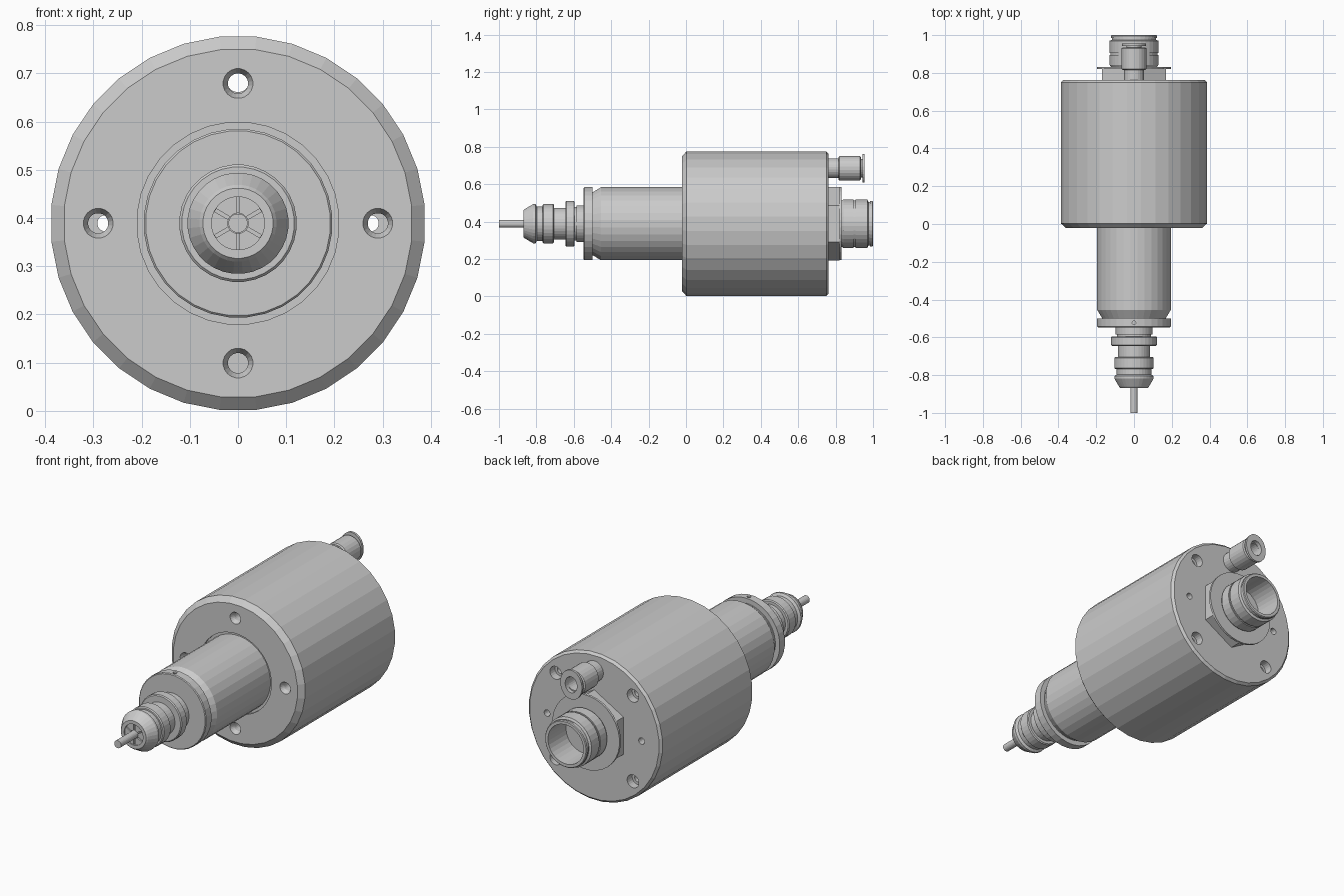
import bpy, bmesh, math
from mathutils import Matrix

if "Cube" in bpy.data.objects:
    bpy.data.objects.remove(bpy.data.objects["Cube"])

ZC = 0.389   # height of the spindle axis


def lathe(name, profile, x=0.0, z=0.0, sides=32, phase=0.5, squash=1.0):
    """Revolve a closed (y, radius) outline about an axis parallel to y."""
    bm = bmesh.new()
    rings = []
    for i in range(sides):
        a = 2 * math.pi * (i + phase) / sides
        rings.append([bm.verts.new((x + squash * r * math.sin(a), y, ZC + z + r * math.cos(a)))
                      for y, r in profile])
    n = len(profile)
    for i in range(sides):
        p, q = rings[i], rings[(i + 1) % sides]
        for j in range(n):
            k = (j + 1) % n
            if profile[j][1] == 0 and profile[k][1] == 0:
                continue
            bm.faces.new((p[j], p[k], q[k], q[j]))
    bmesh.ops.remove_doubles(bm, verts=bm.verts, dist=1e-5)
    bmesh.ops.recalc_face_normals(bm, faces=bm.faces)
    return finish(name, bm)


def finish(name, bm):
    me = bpy.data.meshes.new(name)
    bm.to_mesh(me)
    bm.free()
    ob = bpy.data.objects.new(name, me)
    bpy.context.collection.objects.link(ob)
    return ob


def cut(target, cutter):
    """Subtract the cutter from the target, then discard it."""
    cutter.hide_render = True
    mod = target.modifiers.new("cut", 'BOOLEAN')
    mod.operation, mod.solver, mod.object = 'DIFFERENCE', 'EXACT', cutter
    bpy.context.view_layer.objects.active = target
    bpy.ops.object.modifier_apply(modifier=mod.name)
    bpy.data.objects.remove(cutter)


def solid(points):
    """Close an outer outline onto the axis."""
    return [(points[0][0], 0)] + points + [(points[-1][0], 0)]


# Main housing, chamfered, with a shallow seat around the nose tube
body = lathe("housing", solid([(-0.01, 0.21), (-0.022, 0.21), (-0.022, 0.362), (0.003, 0.389),
                               (0.75, 0.389), (0.762, 0.377)]))

# Front mounting holes (top one runs through to the air fitting)
for x, z in ((0.29, 0), (-0.29, 0), (0, 0.29), (0, -0.29)):
    end = 0.9 if z > 0 else 0.3
    cut(body, lathe("front_hole_cutter", solid([(-0.1, 0.031), (-0.022, 0.031), (0.0, 0.021),
                                                (end, 0.021)]), x, z, 20))

# Rear screw holes and small rear pin holes
for sx in (-1, 1):
    for sz in (-1, 1):
        cut(body, lathe("rear_hole_cutter", solid([(0.8, 0.034), (0.72, 0.034), (0.72, 0.02),
                                                   (0.62, 0.02)]), sx * 0.225, sz * 0.225, 20))
    cut(body, lathe("pin_hole_cutter", solid([(0.8, 0.017), (0.25, 0.017)]), sx * 0.275, 0, 16))

# Nose tube with tapered front shoulder
lathe("nose_tube", solid([(-0.51, 0.17), (-0.497, 0.17), (-0.455, 0.196), (0.0, 0.196)]))

# Front cap ring with a radial pin hole
cap = lathe("front_cap", solid([(-0.547, 0.192), (-0.543, 0.196), (-0.5, 0.196)]))
bm = bmesh.new()
bmesh.ops.create_cone(bm, cap_ends=True, segments=12, radius1=0.01, radius2=0.01, depth=0.1,
                      matrix=Matrix.Translation((0, -0.523, ZC + 0.2)))
cut(cap, finish("pin_cutter", bm))

# Spindle shaft: stepped collars between cap and nut
lathe("spindle_shaft", solid([(-0.70, 0.085), (-0.645, 0.085), (-0.645, 0.117), (-0.64, 0.122),
                              (-0.6, 0.122), (-0.595, 0.117), (-0.595, 0.09), (-0.585, 0.09),
                              (-0.585, 0.098), (-0.54, 0.098)]))

# Collet nut: rounded nose, groove and rear collar, hollow in the middle
lathe("collet_nut", [(-0.868, 0.055), (-0.868, 0.073), (-0.86, 0.08), (-0.817, 0.105),
                     (-0.805, 0.105), (-0.797, 0.092), (-0.767, 0.092), (-0.767, 0.1),
                     (-0.762, 0.105), (-0.71, 0.105), (-0.705, 0.1), (-0.705, 0.085),
                     (-0.69, 0.085), (-0.69, 0.055)])

# Slotted collet
collet = lathe("collet", [(-0.862, 0.021), (-0.862, 0.055), (-0.69, 0.055), (-0.69, 0.021)])
for deg in (90, 30, 150):
    bm = bmesh.new()
    bmesh.ops.create_cube(bm, size=1, matrix=Matrix.Translation((0, -0.84, ZC))
                          @ Matrix.Rotation(math.radians(deg), 4, 'Y')
                          @ Matrix.Diagonal((0.108, 0.16, 0.007, 1)))
    cut(collet, finish("slot_cutter", bm))

# Tool bit
lathe("tool_bit", solid([(-1.0, 0.02), (-0.7, 0.02)]), sides=20)

# Rear hexagonal nut and washer plate
lathe("rear_hex_nut", solid([(0.755, 0.196), (0.82, 0.196)]), sides=6, phase=0)
lathe("rear_washer", solid([(0.82, 0.196), (0.832, 0.196)]))

# Hollow rear cable connector
lathe("rear_connector", [(0.83, 0.122), (0.842, 0.13), (0.895, 0.13), (0.895, 0.124), (0.905, 0.124),
                         (0.905, 0.13), (0.97, 0.13), (0.975, 0.118), (0.985, 0.118),
                         (0.985, 0.122), (0.996, 0.122), (1.0, 0.118), (1.0, 0.103),
                         (0.85, 0.103), (0.85, 0.0), (0.83, 0.0)])

# Air fitting with oval release collar
lathe("air_fitting", [(0.755, 0.053), (0.815, 0.053), (0.815, 0.06), (0.82, 0.066), (0.93, 0.066),
                      (0.935, 0.06), (0.935, 0.036), (0.82, 0.036), (0.82, 0.024),
                      (0.755, 0.024)], 0, 0.296, 24)
lathe("release_collar", [(0.925, 0.05), (0.943, 0.05), (0.943, 0.077), (0.955, 0.077),
                         (0.955, 0.042), (0.925, 0.042)], 0, 0.296, 24, squash=0.82)
